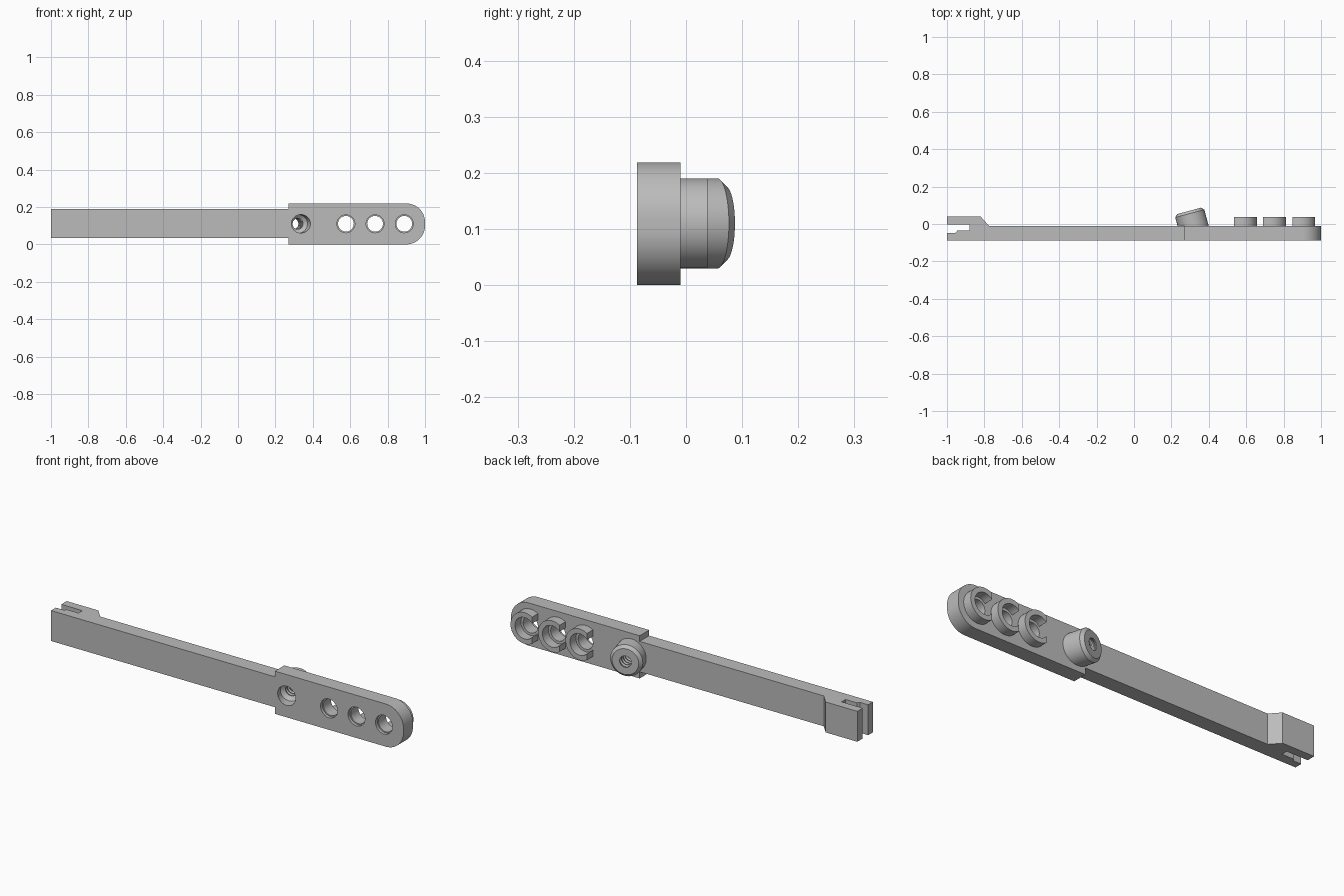
import bpy, bmesh, math
from mathutils import Matrix, Vector

if "Cube" in bpy.data.objects:
    bpy.data.objects.remove(bpy.data.objects["Cube"], do_unlink=True)

FRONT, BACK, MID = -0.087, -0.01, 0.11   # plate front, plate back, centre height
SEG = 48

grey = bpy.data.materials.new("plain grey")
grey.use_nodes = True
grey.diffuse_color = (0.5, 0.5, 0.5, 1)
grey.node_tree.nodes["Principled BSDF"].inputs["Base Color"].default_value = (0.5, 0.5, 0.5, 1)


def finish(name, bm):
    bmesh.ops.recalc_face_normals(bm, faces=bm.faces)
    mesh = bpy.data.meshes.new(name)
    bm.to_mesh(mesh)
    bm.free()
    mesh.materials.append(grey)
    obj = bpy.data.objects.new(name, mesh)
    bpy.context.collection.objects.link(obj)
    return obj


def prism(name, outline, start, depth, place):
    """Extrude a 2D outline; place(u, v, w) maps it into space."""
    bm = bmesh.new()
    face = bm.faces.new([bm.verts.new(place(u, v, start)) for u, v in outline])
    out = bmesh.ops.extrude_face_region(bm, geom=[face])
    move = Vector(place(0, 0, depth)) - Vector(place(0, 0, 0))
    bmesh.ops.translate(bm, vec=move, verts=[v for v in out["geom"] if isinstance(v, bmesh.types.BMVert)])
    return finish(name, bm)


def lathe(name, profile, x, tilt=0.0):
    """Spin (radius, height) points round an axis pointing to +y, leaning to -x."""
    bm = bmesh.new()
    rings = [[bm.verts.new((r * math.cos(math.tau * i / SEG), h, r * math.sin(math.tau * i / SEG)))
              for i in range(SEG)] for r, h in profile]
    for a, b in zip(rings, rings[1:]):
        for i in range(SEG):
            j = (i + 1) % SEG
            bm.faces.new((a[i], a[j], b[j], b[i]))
    bm.faces.new(rings[0])
    bm.faces.new(rings[-1])
    bm.transform(Matrix.Translation((x, BACK, MID)) @ Matrix.Rotation(tilt, 4, "Z"))
    return finish(name, bm)


def combine(target, tool, operation):
    tool.hide_render = True
    mod = target.modifiers.new(operation, "BOOLEAN")
    mod.operation, mod.object, mod.solver = operation, tool, "EXACT"
    bpy.context.view_layer.objects.active = target
    bpy.ops.object.modifier_apply(modifier=mod.name)
    bpy.data.objects.remove(tool, do_unlink=True)


def arc(cx, cy, r, a0, a1, n):
    return [(cx + r * math.cos(a0 + (a1 - a0) * i / n), cy + r * math.sin(a0 + (a1 - a0) * i / n))
            for i in range(n + 1)]


def upright(u, v, w):
    return (u, w, v)


def flat(u, v, w):
    return (u, v, w)


# Handle bar with raised, slotted fork at its end
handle = prism("handle", [
    (0.27, FRONT), (0.27, BACK), (-0.775, BACK), (-0.82, 0.04), (-1, 0.04), (-1, -0.004),
    (-0.88, -0.004), (-0.88, -0.036), (-0.945, -0.036), (-0.955, -0.048), (-1, -0.048), (-1, FRONT),
], 0.034, 0.156, flat)

# Plate with rounded end
R = 0.1
outline = [(0.27, 0)] + arc(1 - R, R, R, -math.pi / 2, 0, 14)
outline += arc(1 - R, 0.219 - R, R, 0, math.pi / 2, 14) + [(0.27, 0.219)]
plate = prism("plate", outline, FRONT, BACK - FRONT, upright)

# Tilted boss with chamfered rim and threaded bore
TILT, BOSS_X = math.radians(15), 0.316
boss = lathe("boss", [(0.0805, -0.03), (0.0805, 0.068), (0.066, 0.083)], BOSS_X, TILT)
combine(plate, boss, "UNION")
bore = [(0.049, -0.12), (0.049, -0.03), (0.037, -0.02)]
for i in range(4):
    h = -0.014 + i * 0.022
    bore += [(0.029, h), (0.029, h + 0.006), (0.036, h + 0.011), (0.036, h + 0.016)]
bore += [(0.029, 0.078), (0.029, 0.1)]
combine(plate, lathe("bore", bore, BOSS_X, TILT), "DIFFERENCE")

# Three holes, each with an open clip ring behind it
CUT, OUT, INN = -0.042, 0.08, 0.055
a_out, a_in = math.acos(CUT / OUT), math.acos(CUT / INN)
clips = []
for i in range(3):
    x = 0.577 + i * 0.156
    hole = lathe("hole", [(0.048, -0.1), (0.048, -0.062), (0.042, -0.062), (0.042, 0.05)], x)
    combine(plate, hole, "DIFFERENCE")
    ring = arc(x, MID, OUT, -a_out, a_out, 40) + arc(x, MID, INN, a_in, -a_in, 40)
    clips.append(prism(f"clip_ring_{i + 1}", ring, BACK - 0.005, 0.053, upright))

# Smooth the round walls, keep edges sharp
bpy.ops.object.select_all(action="DESELECT")
for obj in [plate] + clips:
    obj.select_set(True)
bpy.context.view_layer.objects.active = plate
bpy.ops.object.shade_smooth_by_angle(angle=math.radians(30))
